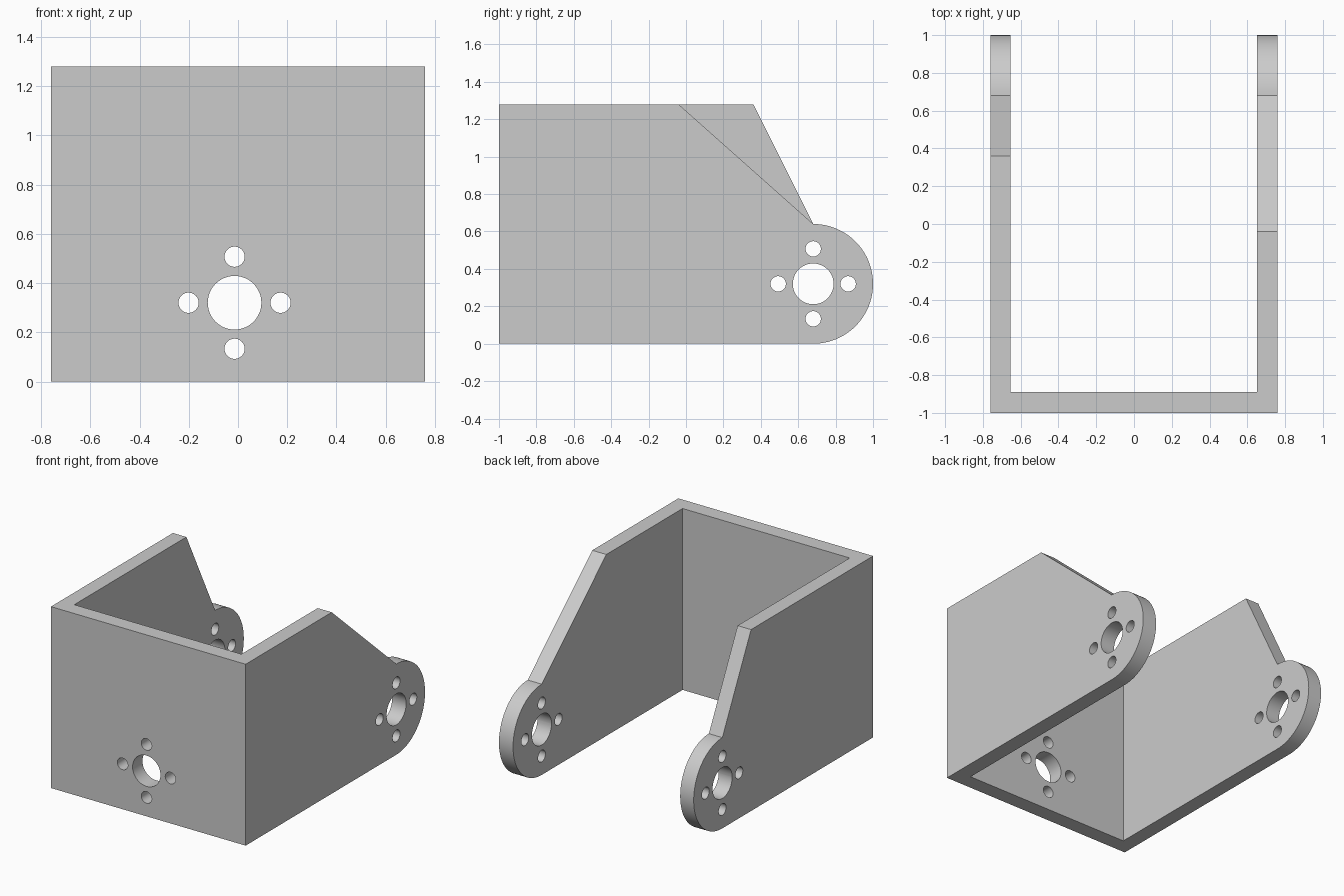
import bpy, bmesh
from math import sin, cos, pi, radians
from mathutils import Matrix

old = bpy.data.objects.get("Cube")
if old:
    bpy.data.objects.remove(old, do_unlink=True)

HALF_X, HEIGHT = 0.76, 1.28
PIVOT_Y, PIVOT_Z, EAR_R = 0.68, 0.32, 0.32
BORE_R, BOLT_R, BOLT_RING = 0.109, 0.041, 0.187

grey = bpy.data.materials.new("plain grey")
grey.use_nodes = True
colour = (0.6, 0.6, 0.6, 1)
grey.diffuse_color = colour
grey.node_tree.nodes["Principled BSDF"].inputs["Base Color"].default_value = colour


def finish(name, bm):
    bmesh.ops.recalc_face_normals(bm, faces=bm.faces[:])
    mesh = bpy.data.meshes.new(name)
    bm.to_mesh(mesh)
    bm.free()
    mesh.materials.append(grey)
    obj = bpy.data.objects.new(name, mesh)
    bpy.context.collection.objects.link(obj)
    return obj


def side_plate(name, x0, x1, shoulder_y):
    """Side wall with a sloped shoulder and a rounded ear, extruded along x."""
    ear = [(PIVOT_Y + EAR_R * cos(a), PIVOT_Z + EAR_R * sin(a))
           for a in (-pi / 2 + pi * i / 48 for i in range(49))]
    outline = [(-1, 0)] + ear + [(shoulder_y, HEIGHT), (-1, HEIGHT)]
    bm = bmesh.new()
    face = bm.faces.new([bm.verts.new((x0, y, z)) for y, z in outline])
    out = bmesh.ops.extrude_face_region(bm, geom=[face])
    moved = [v for v in out["geom"] if isinstance(v, bmesh.types.BMVert)]
    bmesh.ops.translate(bm, verts=moved, vec=(x1 - x0, 0, 0))
    return finish(name, bm)


def box(name, lo, hi):
    bm = bmesh.new()
    bmesh.ops.create_cube(bm, size=1)
    for v in bm.verts:
        v.co = [(a + b) / 2 + c * (b - a) for a, b, c in zip(lo, hi, v.co)]
    return finish(name, bm)


def hole_cutter(name, centre, turn, depth):
    """One bore and four bolt holes around it."""
    bm = bmesh.new()
    spots = [(0, 0, BORE_R)]
    spots += [(BOLT_RING * cos(k * pi / 2), BOLT_RING * sin(k * pi / 2), BOLT_R)
              for k in range(4)]
    for u, v, r in spots:
        place = Matrix.Translation(centre) @ turn @ Matrix.Translation((u, v, 0))
        bmesh.ops.create_cone(bm, cap_ends=True, segments=48, radius1=r,
                              radius2=r, depth=depth, matrix=place)
    return finish(name, bm)


def combine(target, other, operation):
    mod = target.modifiers.new(operation.lower(), "BOOLEAN")
    mod.operation, mod.object, mod.solver = operation, other, "EXACT"
    bpy.context.view_layer.objects.active = target
    bpy.ops.object.modifier_apply(modifier=mod.name)
    bpy.data.objects.remove(other, do_unlink=True)


# U-shaped body: front wall and two unequal side plates
bracket = box("bracket", (-HALF_X, -1, 0), (HALF_X, -0.89, HEIGHT))
combine(bracket, side_plate("right_plate", -HALF_X, -0.655, 0.36), "UNION")
combine(bracket, side_plate("left_plate", 0.65, HALF_X, -0.04), "UNION")

# Hole patterns through both ears and the front wall
combine(bracket, hole_cutter("ear_holes", (0, PIVOT_Y, PIVOT_Z),
                             Matrix.Rotation(pi / 2, 4, "Y"), 2), "DIFFERENCE")
combine(bracket, hole_cutter("front_holes", (-0.014, -0.95, PIVOT_Z),
                             Matrix.Rotation(pi / 2, 4, "X"), 0.4), "DIFFERENCE")

# Smooth the curves, keep the corners crisp
bpy.ops.object.select_all(action="DESELECT")
bracket.select_set(True)
bpy.context.view_layer.objects.active = bracket
bpy.ops.object.shade_smooth_by_angle(angle=radians(30))
